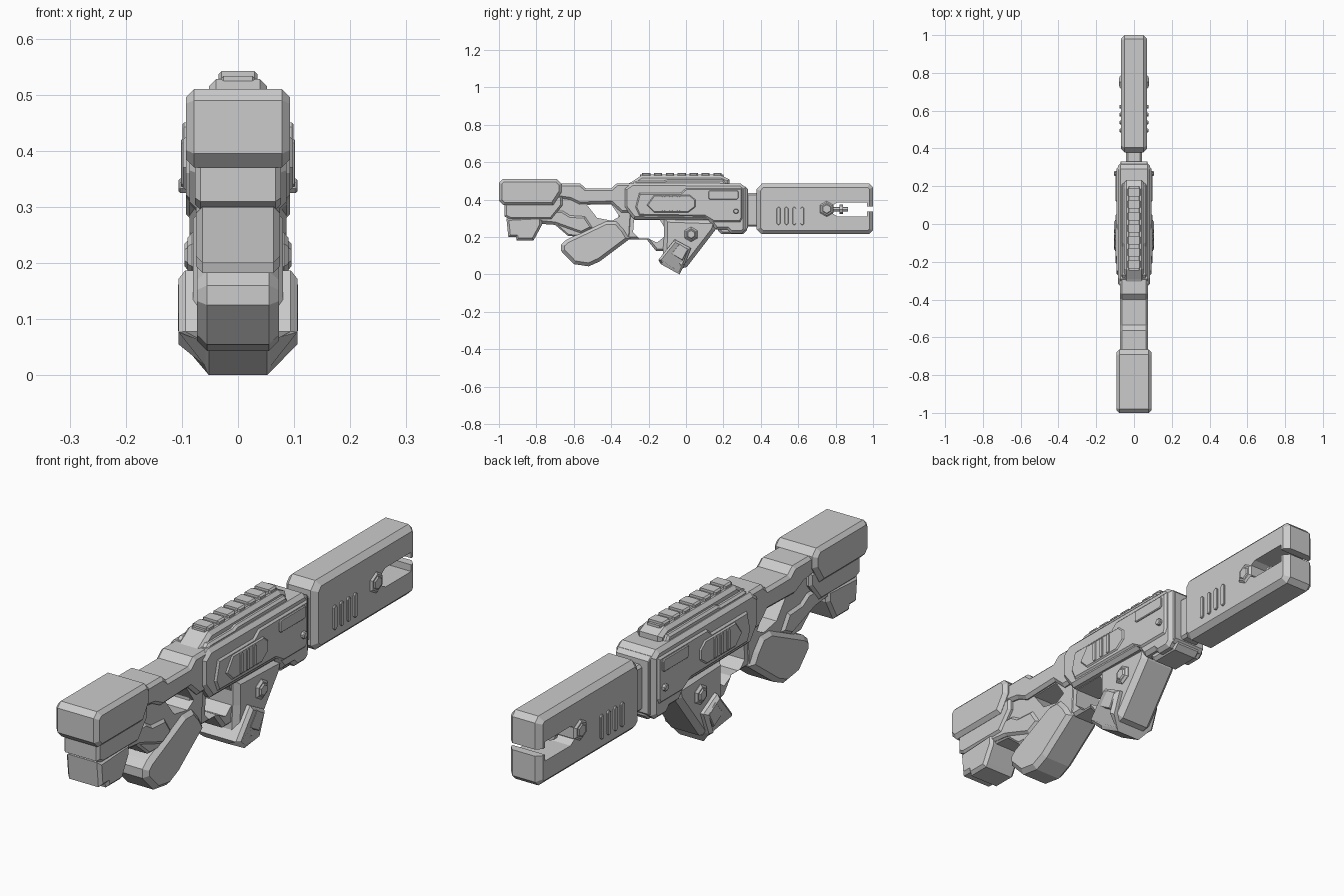
import bpy, bmesh
from math import cos, sin, pi


def prism(name, pts, half, bevel=0.012, x=0.0):
    """Side profile of (y, z) points, extruded across x, with chamfered side rims."""
    bm = bmesh.new()
    rims = []
    for sx in (-half, half):
        ring = [bm.verts.new((x + sx, y, z)) for y, z in pts]
        bm.faces.new(ring)
        rims.append(ring)
    n = len(pts)
    for i in range(n):
        j = (i + 1) % n
        bm.faces.new((rims[0][i], rims[0][j], rims[1][j], rims[1][i]))
    bmesh.ops.recalc_face_normals(bm, faces=bm.faces)
    if bevel:
        edges = [e for e in bm.edges
                 if abs(e.verts[0].co.x - e.verts[1].co.x) < 1e-6]
        bmesh.ops.bevel(bm, geom=edges, offset=bevel, segments=1,
                        affect='EDGES', profile=0.5, clamp_overlap=True)
    bmesh.ops.recalc_face_normals(bm, faces=bm.faces)
    me = bpy.data.meshes.new(name)
    bm.to_mesh(me)
    bm.free()
    ob = bpy.data.objects.new(name, me)
    bpy.context.collection.objects.link(ob)
    return ob


def cut(ob, name, pts):
    """Cut a hole of the given side profile right through ob."""
    c = prism(name, pts, 0.3, 0)
    c.hide_render = True
    c.hide_viewport = True
    m = ob.modifiers.new("hole", 'BOOLEAN')
    m.operation = 'DIFFERENCE'
    m.object = c


def box(y0, y1, z0, z1, c=0.0):
    """Rectangle profile with optionally clipped corners."""
    if not c:
        return [(y0, z0), (y1, z0), (y1, z1), (y0, z1)]
    return [(y0 + c, z0), (y1 - c, z0), (y1, z0 + c), (y1, z1 - c),
            (y1 - c, z1), (y0 + c, z1), (y0, z1 - c), (y0, z0 + c)]


def ngon(y, z, r, n=6):
    return [(y + r * cos(2 * pi * (i + .5) / n), z + r * sin(2 * pi * (i + .5) / n))
            for i in range(n)]


# Shoulder stock: top pad, middle block, foot
prism("stock_pad", [(-1, .395), (-.975, .37), (-.71, .37), (-.665, .44), (-.665, .485),
                    (-.69, .51), (-.98, .51), (-1, .49)], .093, .015)
prism("stock_middle", [(-.97, .31), (-.94, .295), (-.72, .295), (-.66, .37), (-.66, .42),
                       (-.97, .42)], .077, .01)
prism("stock_foot", [(-.96, .3), (-.95, .2), (-.91, .2), (-.905, .182), (-.815, .182),
                     (-.805, .2), (-.77, .265), (-.77, .31)], .075, .012)

# Stock frame with the open window
frame = prism("stock_frame", [(-.93, .28), (-.70, .265), (-.63, .205), (-.30, .19),
                              (-.28, .487), (-.37, .487), (-.40, .46), (-.535, .46),
                              (-.565, .485), (-.93, .485)], .058, .008)
window = [(-.53, .372), (-.40, .375), (-.355, .31), (-.395, .287), (-.475, .302)]
cut(frame, "window_cutter", window)
prism("stock_top_bar", [(-.69, .41), (-.62, .40), (-.57, .375), (-.40, .38), (-.345, .33),
                        (-.25, .33), (-.25, .487), (-.37, .487), (-.40, .46),
                        (-.535, .46), (-.565, .485), (-.69, .485)], .075, .012)
prism("stock_strut", [(-.80, .28), (-.70, .27), (-.56, .22), (-.50, .25), (-.54, .31),
                      (-.62, .315), (-.66, .34), (-.80, .34)], .068, .01)

# Rear grip
prism("rear_grip", [(-.668, .16), (-.64, .185), (-.43, .285), (-.37, .285), (-.33, .24),
                    (-.30, .19), (-.46, .07), (-.52, .043), (-.60, .055),
                    (-.668, .125)], .073, .018)

# Trigger guard
guard = prism("trigger_guard", [(-.36, .34), (-.36, .21), (-.30, .187), (-.21, .187),
                                (-.16, .125), (-.09, .125), (-.09, .34)], .055, .012)
cut(guard, "guard_cutter", [(-.278, .292), (-.14, .292), (-.118, .255), (-.118, .2),
                            (-.155, .17), (-.2, .192), (-.25, .192), (-.283, .225)])

# Receiver body and side armour
prism("receiver", [(-.33, .46), (-.29, .489), (.29, .487), (.32, .465), (.32, .24),
                   (.30, .22), (.24, .22), (.22, .24), (.16, .24), (.12, .29),
                   (-.28, .295), (-.33, .36)], .086, .014)
prism("receiver_armour", [(-.27, .36), (-.25, .315), (.1, .31), (.15, .28), (.29, .28),
                          (.30, .30), (.30, .46), (0, .46), (-.03, .435),
                          (-.25, .435)], .093, .007)
prism("slot_panel", [(-.21, .37), (-.17, .33), (.01, .33), (.05, .36), (.05, .40),
                     (.02, .425), (-.17, .425)], .098, .005)
prism("front_collar", box(.30, .332, .235, .47, .015), .072, .01)
prism("collar_foot", box(.17, .325, .215, .285, .02), .062, .012)
for s, side in ((1, "right"), (-1, "left")):
    prism("side_strip_" + side, box(.12, .28, .40, .45, .008), .006, .003, s * .093)
    prism("side_bolt_" + side, ngon(.267, .338, .014, 8), .008, .003, s * .098)
    for i in range(3):
        y = -.12 + i * .04
        prism(f"receiver_bar_{side}_{i}", box(y - .009, y + .009, .335, .42, .006),
              .005, .002, s * .097)
    for i in range(4):
        y = .495 + i * .042
        prism(f"barrel_bar_{side}_{i}", box(y - .01, y + .01, .265, .36, .007),
              .006, .002, s * .07)

# Top rail
prism("rail_base", [(-.335, .47), (-.29, .495), (-.24, .528), (.19, .528), (.232, .508),
                    (.232, .47)], .052, .014)
prism("rail_shoulder", [(-.31, .47), (-.27, .50), (-.12, .50), (-.10, .507), (.20, .507),
                        (.225, .47)], .068, .008)
prism("rail_core", box(-.245, .20, .52, .533), .03, .004)
for i in range(7):
    y = -.213 + i * .0635
    prism(f"rail_tooth_{i}", box(y - .022, y + .022, .52, .542), .035, .006)

# Fore grip with the wide end sleeve
prism("fore_grip", [(-.118, .30), (.17, .29), (.155, .235), (.005, .04), (-.03, .03),
                    (-.125, .10), (-.118, .2)], .08, .02)
sleeve = prism("grip_sleeve", [(-.06, .187), (.027, .14), (-.008, .05), (-.035, 0),
                               (-.135, .055), (-.148, .078)], .106, .012)
for v in sleeve.data.vertices:
    if v.co.z < -.55 * (v.co.y + .035) + .014:
        v.co.x *= .55
prism("grip_panel", [(-.035, .165), (.012, .135), (-.02, .075), (-.08, .11)], .107, .003)
prism("grip_hex", ngon(.027, .214, .04), .09, .008)
prism("grip_hex_cap", ngon(.027, .214, .026), .095, .005)

# Barrel neck, forked barrel, muzzle pin
prism("barrel_neck", box(.29, .42, .255, .435), .042, .01)
barrel = prism("barrel", [(.378, .455), (.405, .485), (.98, .485), (1, .465), (1, .235),
                          (.98, .215), (.405, .215), (.378, .24)], .069, .02)
cut(barrel, "fork_cutter", [(1.1, .362), (.968, .362), (.968, .385), (.81, .385),
                            (.785, .37), (.785, .325), (.81, .31), (.968, .31),
                            (.968, .336), (1.1, .336)])
prism("barrel_hex", ngon(.752, .35, .043), .076, .008)
prism("barrel_hex_cap", ngon(.752, .35, .028), .08, .005)
for name, y, r, d in (("muzzle_pin", .815, .013, .10), ("muzzle_ring", .83, .025, .02)):
    bpy.ops.mesh.primitive_cylinder_add(vertices=8, radius=r, depth=d,
                                        location=(0, y, .348), rotation=(pi / 2, 0, 0))
    bpy.context.object.name = name
